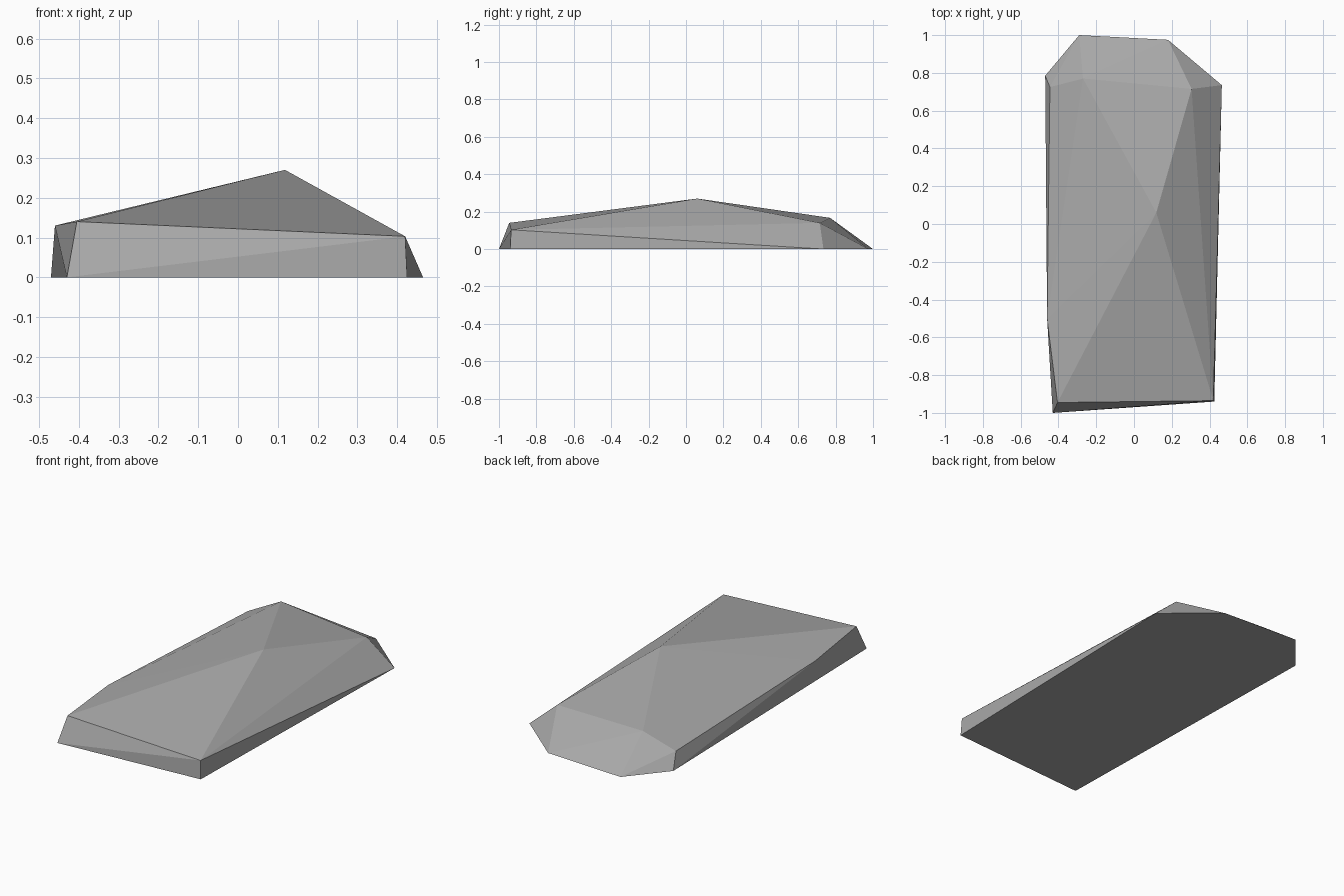
import bpy
import bmesh

cube = bpy.data.objects.get("Cube")
if cube:
    bpy.data.objects.remove(cube, do_unlink=True)

# Flat stone colour
stone = bpy.data.materials.new("stone grey")
stone.use_nodes = True
colour = (0.40, 0.40, 0.40, 1.0)
stone.diffuse_color = colour
stone.node_tree.nodes["Principled BSDF"].inputs["Base Color"].default_value = colour

# Footprint outline, shoulder ring and peak of the slab
footprint = [(-0.43, -1.0), (0.425, -0.94), (0.465, 0.735),
             (0.18, 0.975), (-0.29, 1.0), (-0.47, 0.785)]
shoulder = [(-0.405, -0.945, 0.14), (0.42, -0.935, 0.103), (0.305, 0.715, 0.14),
            (-0.27, 0.77, 0.167), (-0.445, 0.725, 0.083), (-0.46, -0.5, 0.13)]
peak = (0.118, 0.06, 0.27)

# Faceted rock: the convex skin around those corners
bm = bmesh.new()
for corner in [(x, y, 0) for x, y in footprint] + shoulder + [peak]:
    bm.verts.new(corner)
bmesh.ops.convex_hull(bm, input=bm.verts)
bmesh.ops.recalc_face_normals(bm, faces=bm.faces)
mesh = bpy.data.meshes.new("rock_slab")
bm.to_mesh(mesh)
bm.free()
mesh.materials.append(stone)
bpy.context.collection.objects.link(bpy.data.objects.new("rock_slab", mesh))
